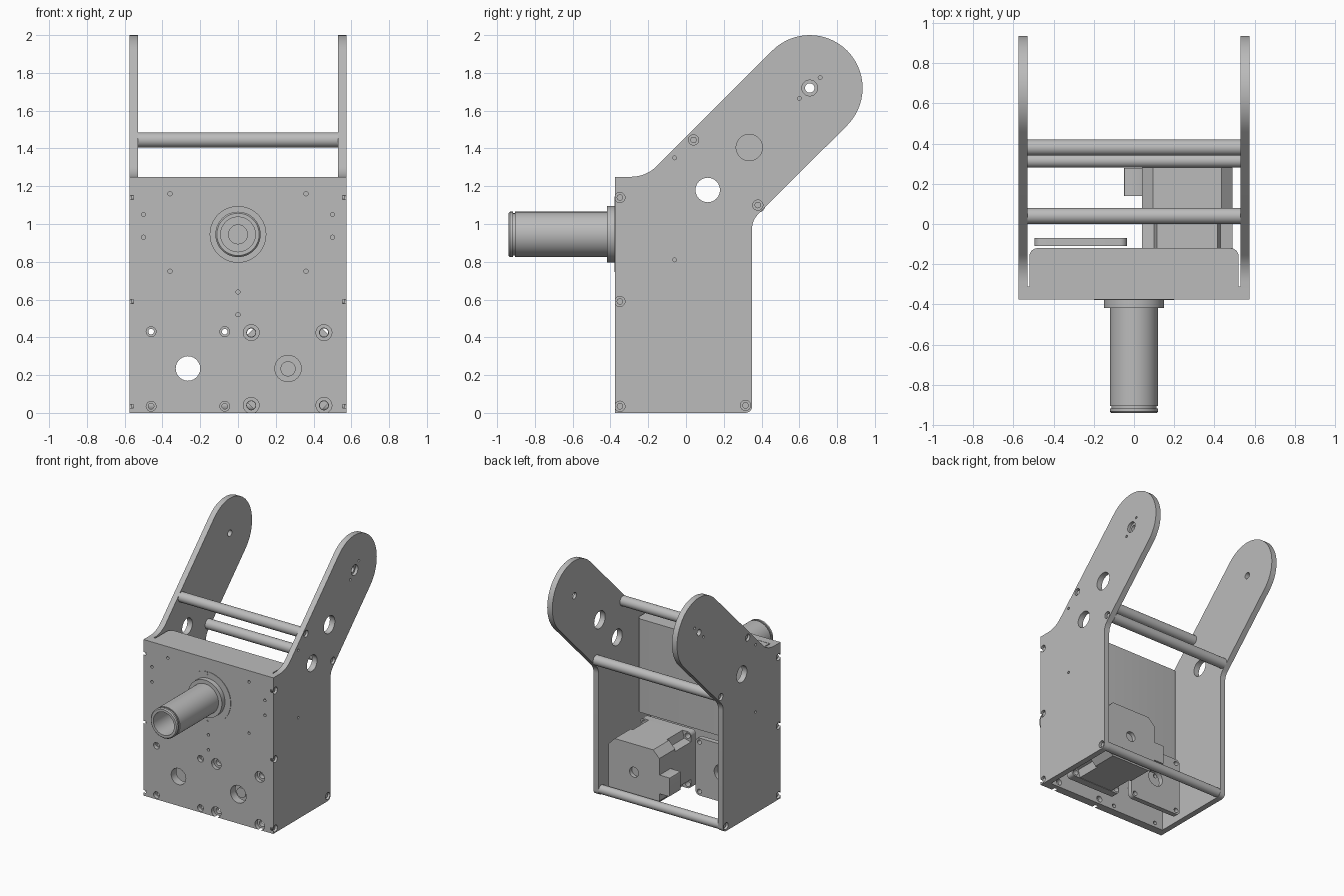
import bpy, bmesh
from math import sin, cos, radians
from mathutils import Vector

cube = bpy.data.objects.get("Cube")
if cube:
    bpy.data.objects.remove(cube, do_unlink=True)

grey = bpy.data.materials.new("plain grey")
grey.use_nodes = True
COLOUR = (0.5, 0.5, 0.5, 1)
grey.diffuse_color = COLOUR
grey.node_tree.nodes["Principled BSDF"].inputs["Base Color"].default_value = COLOUR


def place(axis, u, v, w):
    """Point with in-plane coordinates u, v and position w along the axis."""
    return Vector({"x": (w, u, v), "y": (u, w, v), "z": (u, v, w)}[axis])


def arc(cu, cv, r, start, end, steps=16):
    angles = [radians(start + (end - start) * i / steps) for i in range(steps + 1)]
    return [(cu + r * cos(a), cv + r * sin(a)) for a in angles]


def circle(cu, cv, r, steps=32):
    return arc(cu, cv, r, 0, 360, steps)[:-1]


def rounded(u0, v0, u1, v1, r, steps=6):
    return (arc(u1 - r, v1 - r, r, 0, 90, steps) + arc(u0 + r, v1 - r, r, 90, 180, steps)
            + arc(u0 + r, v0 + r, r, 180, 270, steps) + arc(u1 - r, v0 + r, r, 270, 360, steps))


def add_prism(bm, axis, points, a, b):
    low = [bm.verts.new(place(axis, u, v, a)) for u, v in points]
    high = [bm.verts.new(place(axis, u, v, b)) for u, v in points]
    faces = [bm.faces.new(low), bm.faces.new(high)]
    for i in range(len(points)):
        j = (i + 1) % len(points)
        faces.append(bm.faces.new((low[i], low[j], high[j], high[i])))
    bmesh.ops.recalc_face_normals(bm, faces=faces)


def finish(name, bm):
    mesh = bpy.data.meshes.new(name)
    bm.to_mesh(mesh)
    bm.free()
    mesh.materials.append(grey)
    obj = bpy.data.objects.new(name, mesh)
    bpy.context.collection.objects.link(obj)
    return obj


def select(obj):
    bpy.ops.object.select_all(action="DESELECT")
    obj.select_set(True)
    bpy.context.view_layer.objects.active = obj


def part(name, axis, points, a, b, holes=()):
    """Extruded profile with round holes given as (u, v, radius, from, to)."""
    bm = bmesh.new()
    add_prism(bm, axis, points, a, b)
    obj = finish(name, bm)
    select(obj)
    if holes:
        bm = bmesh.new()
        for u, v, r, start, end in holes:
            add_prism(bm, axis, circle(u, v, r, 24), start, end)
        cutter = finish("cutter", bm)
        cutter.hide_render = True
        mod = obj.modifiers.new("holes", "BOOLEAN")
        mod.operation = "DIFFERENCE"
        mod.solver = "EXACT"
        mod.use_self = True
        mod.object = cutter
        bpy.ops.object.modifier_apply(modifier=mod.name)
        bpy.data.objects.remove(cutter, do_unlink=True)
    bpy.ops.object.shade_smooth_by_angle(angle=radians(30))
    return obj


def lathe(name, x, z, profile, steps=48):
    """Revolve (radius, y) points around an axis parallel to y."""
    bm = bmesh.new()
    rings = [[bm.verts.new((u, y, v)) for u, v in circle(x, z, r, steps)] for r, y in profile]
    for p, q in zip(rings, rings[1:]):
        for i in range(steps):
            j = (i + 1) % steps
            bm.faces.new((p[i], p[j], q[j], q[i]))
    bm.faces.new(rings[0])
    bm.faces.new(rings[-1])
    bmesh.ops.recalc_face_normals(bm, faces=bm.faces[:])
    select(finish(name, bm))
    bpy.ops.object.shade_smooth_by_angle(angle=radians(30))


INNER, OUTER = 0.53, 0.575
FRONT, FRONT_BACK = -0.375, -0.31

# Side plates with their leaning rounded arms
side = ([(FRONT, 0)] + arc(0.315, 0.035, 0.035, -90, 0, 6)
        + arc(0.45, 0.978, 0.1, 180, 135, 6) + arc(0.655, 1.72, 0.28, -45, 135, 28)
        + arc(-0.29, 1.44, 0.19, -45, -90, 8) + [(FRONT, 1.25)])
screws = [(-0.35, 1.14), (-0.35, 0.59), (-0.35, 0.035), (0.315, 0.04), (0.04, 1.445), (0.38, 1.1)]
pins = [(-0.06, 1.35), (-0.06, 0.81), (0.6, 1.665), (0.71, 1.775)]
for label, s in (("left", 1), ("right", -1)):
    inside, outside, floor = s * 0.5, s * 0.6, s * 0.552
    holes = [(0.115, 1.18, 0.065, inside, outside), (0.655, 1.72, 0.025, inside, outside)]
    if s > 0:
        holes += [(0.335, 1.405, 0.07, inside, outside), (0.655, 1.72, 0.042, floor, outside)]
    holes += [(y, z, 0.027, floor, outside) for y, z in screws]
    holes += [(y, z, 0.01, floor, outside) for y, z in pins]
    part(label + "_side_plate", "x", side, s * INNER, s * OUTER, holes)
    # Recessed screw heads
    for i, (y, z) in enumerate(screws):
        part(f"{label}_screw_{i}", "x", circle(y, z, 0.017, 16), s * 0.55, s * 0.563)

# Front plate with mounting holes
small_bolts = [(x, z) for x in (-0.46, -0.07) for z in (0.035, 0.43)]
large_bolts = [(x, z) for x in (0.07, 0.455) for z in (0.04, 0.425)]
tiny = [(s * x, z) for s in (1, -1) for x, z in ((0.36, 1.16), (0.36, 0.75), (0.5, 1.05), (0.5, 0.93))]
tiny += [(0, 0.64), (0, 0.52)]
holes = [(-0.265, 0.235, 0.065, -0.4, -0.2), (0.265, 0.235, 0.07, -0.4, -0.2)]
for bolts, bore, head in ((small_bolts, 0.015, 0.026), (large_bolts, 0.024, 0.042)):
    for x, z in bolts:
        holes += [(x, z, bore, -0.4, -0.2), (x, z, head, -0.4, -0.345)]
holes += [(x, z, 0.011, -0.4, -0.35) for x, z in tiny]
part("front_plate", "y", [(-INNER, 0), (INNER, 0), (INNER, 1.25), (-INNER, 1.25)],
     FRONT, FRONT_BACK, holes)

# Bearing block behind the front plate, rounded at its rear edges
block = ([(-0.52, FRONT_BACK), (0.52, FRONT_BACK)] + arc(0.48, -0.16, 0.04, 0, 90, 6)
         + arc(-0.48, -0.16, 0.04, 90, 180, 6))
part("bearing_block", "z", block, 0.5, 1.248)

# Bearing cover with pins, and the hollow spindle
part("bearing_cover", "y", circle(0, 0.945, 0.2, 64), FRONT - 0.004, FRONT + 0.002,
     [(0, 1.13, 0.011, -0.4, -0.3), (0, 0.76, 0.011, -0.4, -0.3), (-0.17, 0.945, 0.011, -0.4, -0.3)])
lathe("spindle", 0, 0.945, [
    (0.15, FRONT), (0.15, -0.418), (0.12, -0.418), (0.12, -0.905), (0.112, -0.905),
    (0.112, -0.917), (0.12, -0.917), (0.12, -0.932), (0.112, -0.94), (0.092, -0.94),
    (0.092, -0.55), (0.05, -0.55), (0.05, -0.45)])

# Cross rods joining the side plates
for name, y, z, r in (("upper_rod", 0.04, 1.445, 0.04), ("middle_rod", 0.38, 1.1, 0.04),
                      ("lower_rod", 0.315, 0.04, 0.035)):
    part(name, "x", circle(y, z, r), -INNER, INNER)

# Motor: flange, body with scalloped corners, rear cap, shaft and connector
MX, MZ = 0.265, 0.233
part("motor_flange", "y", rounded(MX - 0.225, 0.005, MX + 0.225, 0.458, 0.03), -0.18, -0.12,
     [(x, z, 0.022, -0.2, -0.1) for x, z in large_bolts])
h, n = 0.225, 0.075
body = []
for su, sv in ((1, 1), (-1, 1), (-1, -1), (1, -1)):
    corner = [(h, h - n), (h - n * 0.8, h - n * 0.8), (h - n, h)]
    if su * sv < 0:
        corner.reverse()
    body += [(MX + su * u, MZ + sv * v) for u, v in corner]
part("motor_body", "y", body, -0.12, 0.08)
c = 0.055
cap = []
for su, sv in ((1, 1), (-1, 1), (-1, -1), (1, -1)):
    corner = [(h, h - c), (h - c, h)]
    if su * sv < 0:
        corner.reverse()
    cap += [(MX + su * u, MZ + sv * v) for u, v in corner]
part("motor_rear_cap", "y", cap, 0.08, 0.28, [(MX, MZ, 0.04, 0.25, 0.3)])
part("motor_shaft", "y", circle(MX, MZ, 0.04), -0.34, -0.18)
part("motor_connector", "y", rounded(-0.05, 0.12, 0.05, 0.27, 0.008, 2), 0.14, 0.278)

# Square mounting plate beside the motor
part("mounting_plate", "y", rounded(-0.495, 0.003, -0.035, 0.463, 0.035), -0.11, -0.07,
     [(x, z, 0.018, -0.2, 0) for x, z in small_bolts] + [(-0.265, 0.235, 0.065, -0.2, 0)])
